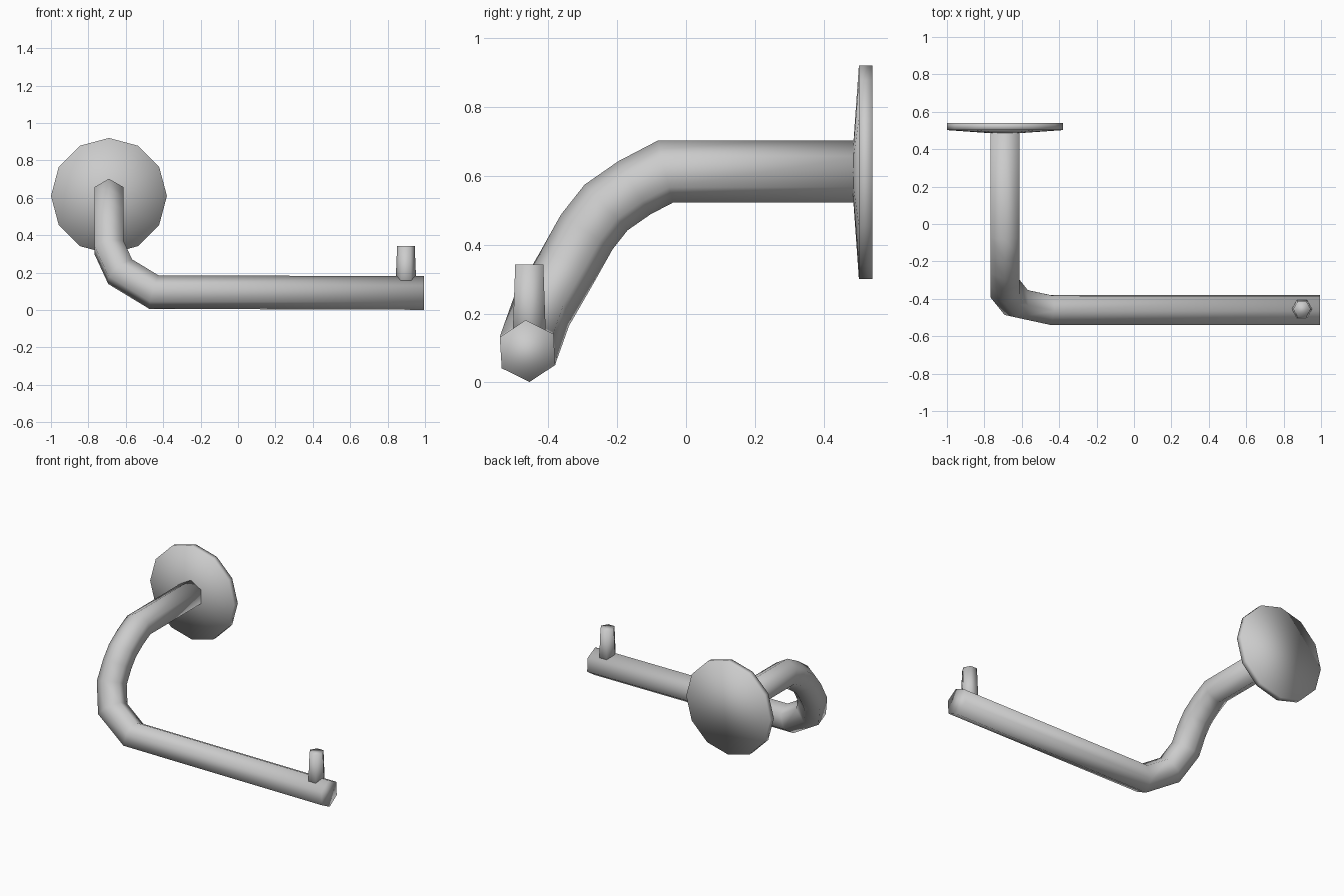
import bpy
import bmesh
from math import cos, sin, tau
from mathutils import Vector

cube = bpy.data.objects.get("Cube")
if cube:
    bpy.data.objects.remove(cube)

metal = bpy.data.materials.new("grey metal")
metal.use_nodes = True
GREY = (0.6, 0.6, 0.6, 1)
metal.diffuse_color = GREY
metal.node_tree.nodes["Principled BSDF"].inputs["Base Color"].default_value = GREY


def skin(name, rings, start_tip=None):
    """Bridge equal rings of points, then close both ends."""
    bm = bmesh.new()
    loops = [[bm.verts.new(p) for p in ring] for ring in rings]
    n = len(loops[0])
    for a, b in zip(loops, loops[1:]):
        for i in range(n):
            j = (i + 1) % n
            bm.faces.new((a[i], a[j], b[j], b[i]))
    if start_tip:
        tip = bm.verts.new(start_tip)
        for i in range(n):
            bm.faces.new((tip, loops[0][(i + 1) % n], loops[0][i]))
    else:
        bm.faces.new(loops[0])
    bm.faces.new(loops[-1])
    bmesh.ops.recalc_face_normals(bm, faces=bm.faces)
    mesh = bpy.data.meshes.new(name)
    bm.to_mesh(mesh)
    bm.free()
    mesh.materials.append(metal)
    mesh.shade_smooth()
    obj = bpy.data.objects.new(name, mesh)
    bpy.context.collection.objects.link(obj)
    return obj


def circle(center, radius, sides, u, v):
    return [Vector(center) + radius * (cos(tau * i / sides) * Vector(u)
            + sin(tau * i / sides) * Vector(v)) for i in range(sides)]


X, Y, Z = (1, 0, 0), (0, 1, 0), (0, 0, 1)

# Wall plate: shallow cone in front, flat behind
skin("wall_plate",
     [circle((-0.69, 0.502, 0.61), 0.31, 12, Z, X),
      circle((-0.69, 0.541, 0.61), 0.31, 12, Z, X)],
     start_tip=(-0.69, 0.48, 0.61))

# Bent hexagonal arm, mitred at every bend
path = [Vector(p) for p in (
    (-0.69, 0.52, 0.612), (-0.69, -0.06, 0.612), (-0.69, -0.15, 0.565),
    (-0.69, -0.232, 0.508), (-0.69, -0.288, 0.437), (-0.69, -0.345, 0.335),
    (-0.63, -0.42, 0.205), (-0.45, -0.459, 0.096), (0.995, -0.46, 0.091))]
ring = circle(path[0], 0.09, 6, Z, X)
rings = [ring]
for k in range(1, len(path)):
    along = (path[k] - path[k - 1]).normalized()
    ahead = (path[k + 1] - path[k]).normalized() if k + 1 < len(path) else along
    normal = along + ahead
    ring = [p + along * ((path[k] - p).dot(normal) / along.dot(normal)) for p in ring]
    rings.append(ring)
skin("holder_arm", rings)

# Upright stop pin near the free end
skin("stop_pin",
     [circle((0.898, -0.455, 0.1), 0.057, 6, X, Y),
      circle((0.898, -0.455, 0.343), 0.047, 6, X, Y)])
